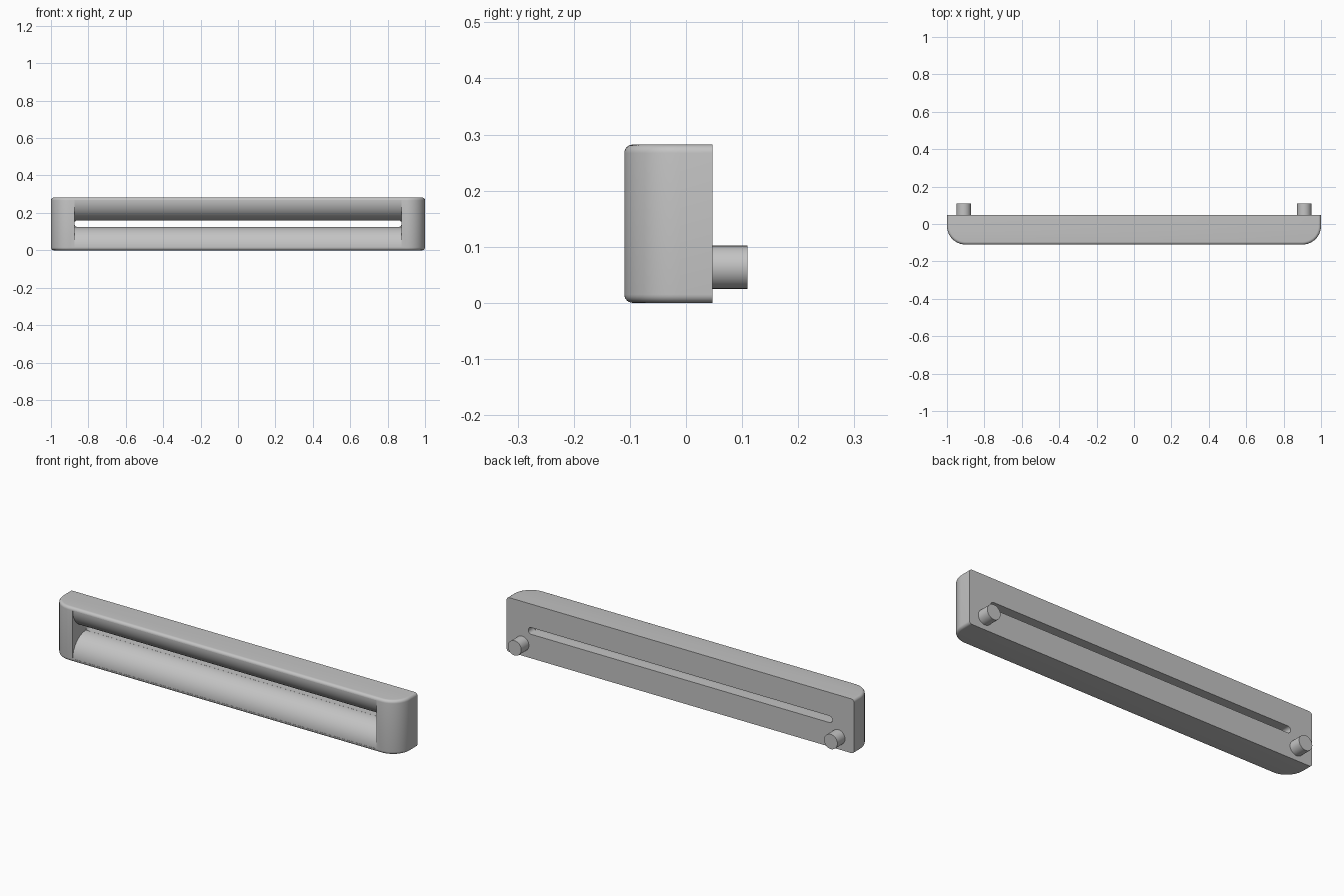
import bpy, bmesh, math
from mathutils import Vector

cube = bpy.data.objects.get("Cube")
if cube:
    bpy.data.objects.remove(cube, do_unlink=True)

FRONT, BACK, TOP, MID = -0.11, 0.047, 0.282, 0.1425
OPEN_X, SLOT_R = 0.875, 0.0175

grey = bpy.data.materials.new("plain grey")
grey.use_nodes = True
colour = (0.55, 0.55, 0.55, 1)
grey.diffuse_color = colour
grey.node_tree.nodes["Principled BSDF"].inputs["Base Color"].default_value = colour


def arc(cx, cy, rx, ry, a0, a1, n):
    """Points on an elliptical arc, angles in degrees."""
    angles = [math.radians(a0 + (a1 - a0) * i / n) for i in range(n + 1)]
    return [(cx + rx * math.cos(a), cy + ry * math.sin(a)) for a in angles]


def prism(name, outline, push, fillet=0.0):
    """Extrude an outline of 3D points, optionally rounding its rims except at the back."""
    bm = bmesh.new()
    base = bm.faces.new([bm.verts.new(p) for p in outline])
    new = bmesh.ops.extrude_face_region(bm, geom=[base])["geom"]
    bmesh.ops.translate(bm, vec=Vector(push), verts=[g for g in new if isinstance(g, bmesh.types.BMVert)])
    bmesh.ops.recalc_face_normals(bm, faces=bm.faces)
    if fillet:
        rims = [e for e in bm.edges
                if abs(e.verts[0].co.z - e.verts[1].co.z) < 1e-5
                and min(v.co.y for v in e.verts) < BACK - 0.001]
        bmesh.ops.bevel(bm, geom=rims, offset=fillet, segments=6, profile=0.5, affect='EDGES')
    mesh = bpy.data.meshes.new(name)
    bm.to_mesh(mesh)
    bm.free()
    ob = bpy.data.objects.new(name, mesh)
    bpy.context.collection.objects.link(ob)
    mesh.materials.append(grey)
    return ob


def smooth(ob):
    bpy.ops.object.select_all(action='DESELECT')
    ob.select_set(True)
    bpy.context.view_layer.objects.active = ob
    bpy.ops.object.shade_smooth_by_angle(angle=math.radians(35))


# Housing: long bar with two rounded front corners
r = 0.1
plan = [(1, BACK), (-1, BACK)]
plan += arc(-1 + r, FRONT + r, r, r, 180, 270, 16)
plan += arc(1 - r, FRONT + r, r, r, 270, 360, 16)
housing = prism("housing", [(x, y, 0) for x, y in plan], (0, 0, TOP), 0.015)

# Through slot with round ends
cx = OPEN_X - SLOT_R
stadium = arc(cx, MID, SLOT_R, SLOT_R, -90, 90, 12) + arc(-cx, MID, SLOT_R, SLOT_R, 90, 270, 12)
slot_cutter = prism("slot_cutter", [(x, -0.2, z) for x, z in stadium], (0, 0.4, 0))

# Flared mouth: convex lips narrowing from the front to the slot
half, lip = 0.0178, 0.108
lower = arc(FRONT + lip + 0.001, MID - half - lip, lip, lip, 180, 90, 28)
lower = [(-0.2, lower[0][1])] + lower
mouth = lower + [(y, 2 * MID - z) for y, z in reversed(lower)]
mouth_cutter = prism("mouth_cutter", [(-OPEN_X, y, z) for y, z in mouth], (2 * OPEN_X, 0, 0))

for cutter in (slot_cutter, mouth_cutter):
    cutter.hide_render = True
    cut = housing.modifiers.new(cutter.name, 'BOOLEAN')
    cut.operation, cut.solver, cut.object = 'DIFFERENCE', 'EXACT', cutter

# Bake the cuts, then drop the cutters
bpy.context.view_layer.update()
evaluated = housing.evaluated_get(bpy.context.evaluated_depsgraph_get())
cut_mesh = bpy.data.meshes.new_from_object(evaluated)
housing.modifiers.clear()
housing.data = cut_mesh
for cutter in (slot_cutter, mouth_cutter):
    bpy.data.objects.remove(cutter, do_unlink=True)
smooth(housing)

# Mounting pegs on the back
for side, name in ((1, "left_peg"), (-1, "right_peg")):
    ring = arc(side * 0.91, 0.0635, 0.0385, 0.0385, 0, 360, 32)[:-1]
    peg = prism(name, [(x, BACK - 0.005, z) for x, z in ring], (0, 0.115 - BACK, 0))
    smooth(peg)
